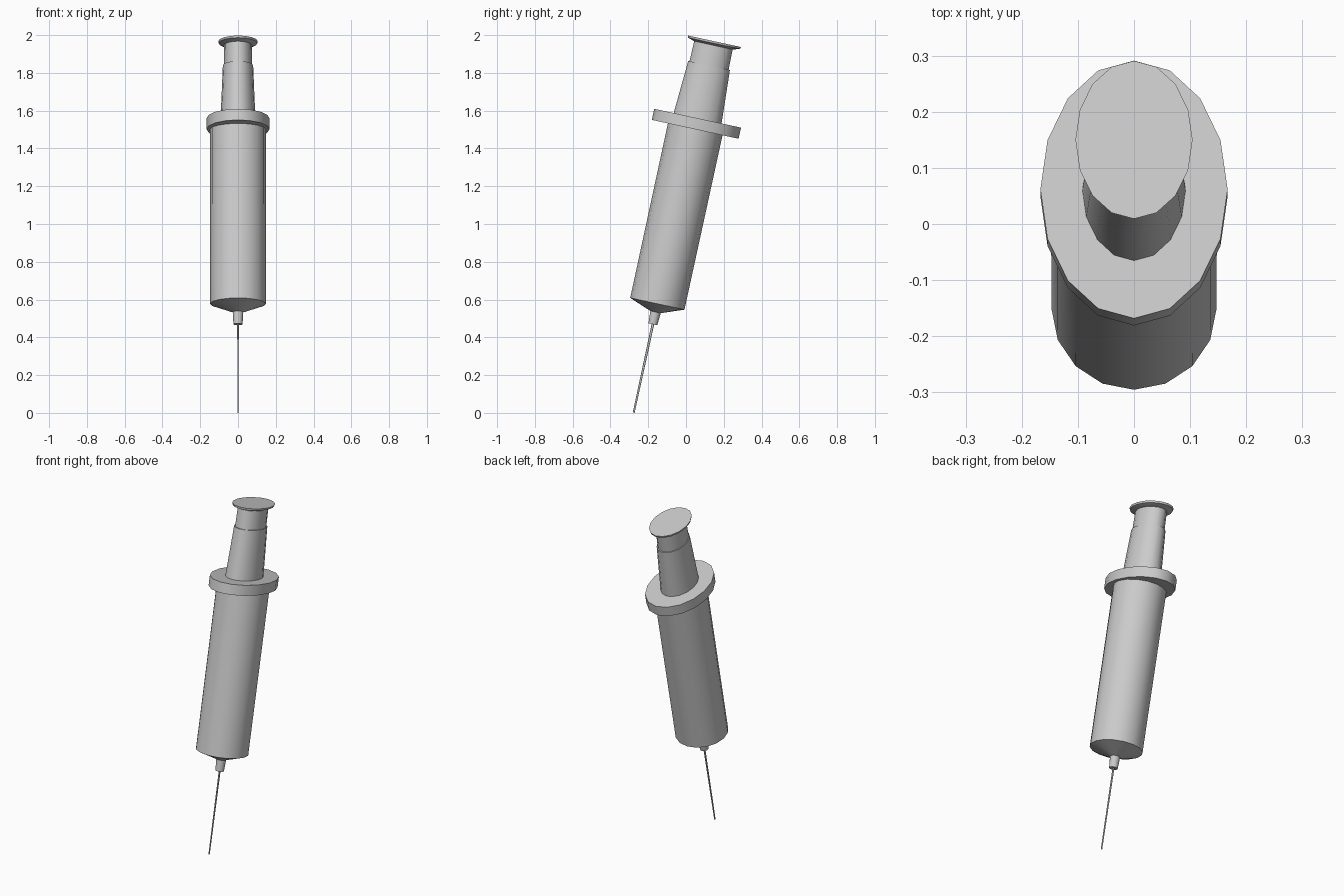
import bpy, bmesh, math

if "Cube" in bpy.data.objects:
    bpy.data.objects.remove(bpy.data.objects["Cube"])

TILT = math.radians(-12.25)
TIP = (0, -0.275, 0.01)


def lathe(name, profile, squash=1.0, sides=16):
    """Closed solid of revolution along the tilted axis; profile = (radius, height)."""
    bm = bmesh.new()
    rings = []
    for r, h in profile:
        rings.append([bm.verts.new((r * squash * math.cos(math.tau * i / sides),
                                    r * math.sin(math.tau * i / sides), h))
                      for i in range(sides)])
    for a, b in zip(rings, rings[1:]):
        for i in range(sides):
            j = (i + 1) % sides
            bm.faces.new((a[i], a[j], b[j], b[i]))
    bm.faces.new(rings[0][::-1])
    bm.faces.new(rings[-1])
    bmesh.ops.recalc_face_normals(bm, faces=bm.faces)
    mesh = bpy.data.meshes.new(name)
    bm.to_mesh(mesh)
    bm.free()
    ob = bpy.data.objects.new(name, mesh)
    bpy.context.collection.objects.link(ob)
    ob.location = TIP
    ob.rotation_euler.x = TILT
    bpy.ops.object.select_all(action='DESELECT')
    ob.select_set(True)
    bpy.context.view_layer.objects.active = ob
    bpy.ops.object.shade_smooth_by_angle(angle=math.radians(35))
    return ob


# thin tapered needle
lathe("needle", [(0.005, -0.009), (0.007, 0.48)], squash=0.6, sides=8)

# barrel with conical end and nozzle
lathe("barrel", [(0.024, 0.47), (0.028, 0.536), (0.147, 0.581), (0.148, 1.53)])

# oval finger flange
lathe("finger_flange", [(0.235, 1.526), (0.235, 1.586)], squash=0.71)

# tapered oval sleeve above the flange
lathe("plunger_sleeve", [(0.130, 1.58), (0.113, 1.872)], squash=0.71)

# plunger collar and thumb disc
lathe("plunger_collar", [(0.106, 1.87), (0.104, 1.985)], squash=0.71)
lathe("thumb_disc", [(0.104, 1.981), (0.141, 1.992), (0.144, 2.003)], squash=0.725)
